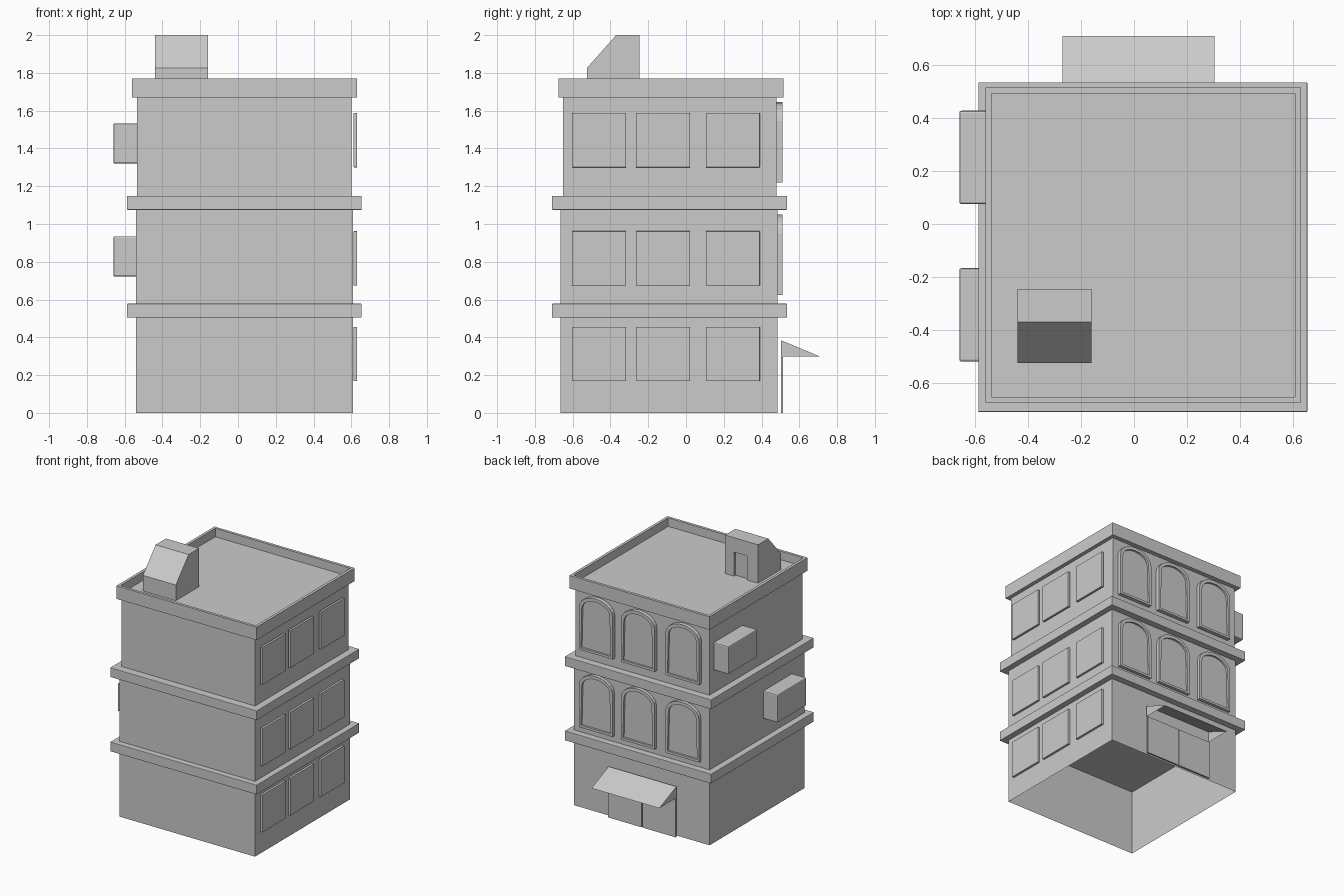
import bpy, bmesh, math

if "Cube" in bpy.data.objects:
    bpy.data.objects.remove(bpy.data.objects["Cube"])


def finish(name, bm):
    bmesh.ops.recalc_face_normals(bm, faces=bm.faces)
    me = bpy.data.meshes.new(name)
    bm.to_mesh(me)
    bm.free()
    ob = bpy.data.objects.new(name, me)
    bpy.context.collection.objects.link(ob)
    return ob


def box_bm(x, y, z):
    bm = bmesh.new()
    bmesh.ops.create_cube(bm, size=1)
    for v in bm.verts:
        for i, (lo, hi) in enumerate((x, y, z)):
            v.co[i] = lo if v.co[i] < 0 else hi
    bm.normal_update()
    return bm


def box(name, x, y, z, bevel=0):
    ob = finish(name, box_bm(x, y, z))
    if bevel:
        m = ob.modifiers.new("soft_edges", 'BEVEL')
        m.width, m.segments = bevel, 2
    return ob


def face_along(bm, axis, sign):
    return next(f for f in bm.faces if f.normal[axis] * sign > 0.9)


def recess(bm, face, border, depth):
    """Inset a face and push it in, leaving a raised rim."""
    n = face.normal.copy()
    bmesh.ops.inset_individual(bm, faces=[face], thickness=border)
    bm.normal_update()
    ext = bmesh.ops.extrude_discrete_faces(bm, faces=[face])['faces'][0]
    bmesh.ops.translate(bm, vec=-n * depth, verts=ext.verts)


def prism(points, place, a, b):
    """Extrude a 2D profile; place(u, v, w) maps it into space."""
    bm = bmesh.new()
    f1 = bm.faces.new([bm.verts.new(place(u, v, a)) for u, v in points])
    f2 = bm.faces.new([bm.verts.new(place(u, v, b)) for u, v in points])
    v1, v2, n = list(f1.verts), list(f2.verts), len(points)
    for i in range(n):
        j = (i + 1) % n
        bm.faces.new((v1[i], v1[j], v2[j], v2[i]))
    bmesh.ops.recalc_face_normals(bm, faces=bm.faces)
    bm.normal_update()
    return bm


# ground floor walls, open underneath
bm = box_bm((-0.54, 0.61), (-0.665, 0.485), (0, 0.51))
bmesh.ops.delete(bm, geom=[face_along(bm, 2, -1), face_along(bm, 2, 1)], context='FACES_ONLY')
finish("ground_floor", bm)

# upper floors and ledges
box("second_floor", (-0.54, 0.61), (-0.665, 0.485), (0.57, 1.08))
box("third_floor", (-0.535, 0.60), (-0.65, 0.48), (1.14, 1.68))
for i, z in enumerate((0.505, 1.075)):
    box(f"ledge_{i + 1}", (-0.588, 0.655), (-0.71, 0.535), (z, z + 0.073), 0.003)

# roof slab with raised parapet
bm = box_bm((-0.56, 0.63), (-0.675, 0.515), (1.67, 1.77))
recess(bm, face_along(bm, 2, 1), 0.03, 0.065)
finish("roof_parapet", bm)

# rooftop stair house with sloped back and recessed doorway
profile = [(-0.525, 1.69), (-0.245, 1.69), (-0.245, 2.0), (-0.37, 2.0), (-0.525, 1.825)]
stair = finish("stair_house", prism(profile, lambda u, v, w: (w, u, v), -0.44, -0.16))
cutter = box("doorway_cutter", (-0.345, -0.235), (-0.265, -0.2), (1.68, 1.89))
cutter.hide_render = True
cutter.hide_viewport = True
cut = stair.modifiers.new("doorway", 'BOOLEAN')
cut.operation, cut.object, cut.solver = 'DIFFERENCE', cutter, 'EXACT'

# square windows on the right wall
for z in (0.168, 0.675, 1.30):
    for y in (-0.46, -0.122, 0.248):
        box("square_window", (0.612, 0.63), (y - 0.143, y + 0.143), (z, z + 0.287), 0.002)


# arched windows on the back wall
def arch_profile(cx, z0, half, height, rise, n=10):
    pts = [(cx - half, z0), (cx + half, z0)]
    for i in range(n + 1):
        a = math.pi * i / n
        pts.append((cx + half * math.cos(a), z0 + height - rise + rise * math.sin(a)))
    return pts


for z in (0.625, 1.22):
    for x in (0.41, 0.053, -0.325):
        bm = prism(arch_profile(x, z, 0.143, 0.425, 0.10), lambda u, v, w: (u, w, v), 0.478, 0.51)
        recess(bm, face_along(bm, 1, 1), 0.025, 0.015)
        finish("arched_window", bm)

# air conditioner boxes on the left wall
for y, z in ((0.075, 1.32), (-0.52, 0.722)):
    box("air_conditioner", (-0.66, -0.53), (y, y + 0.353), (z, z + 0.213), 0.008)

# double door at the back
for x0, x1 in ((-0.272, 0.011), (0.017, 0.302)):
    box("door_leaf", (x0, x1), (0.502, 0.514), (0, 0.295))

# awning, open underneath
bm = prism([(0.502, 0.298), (0.71, 0.298), (0.502, 0.385)], lambda u, v, w: (w, u, v), -0.27, 0.305)
bmesh.ops.delete(bm, geom=[face_along(bm, 2, -1)], context='FACES_ONLY')
finish("awning", bm)
